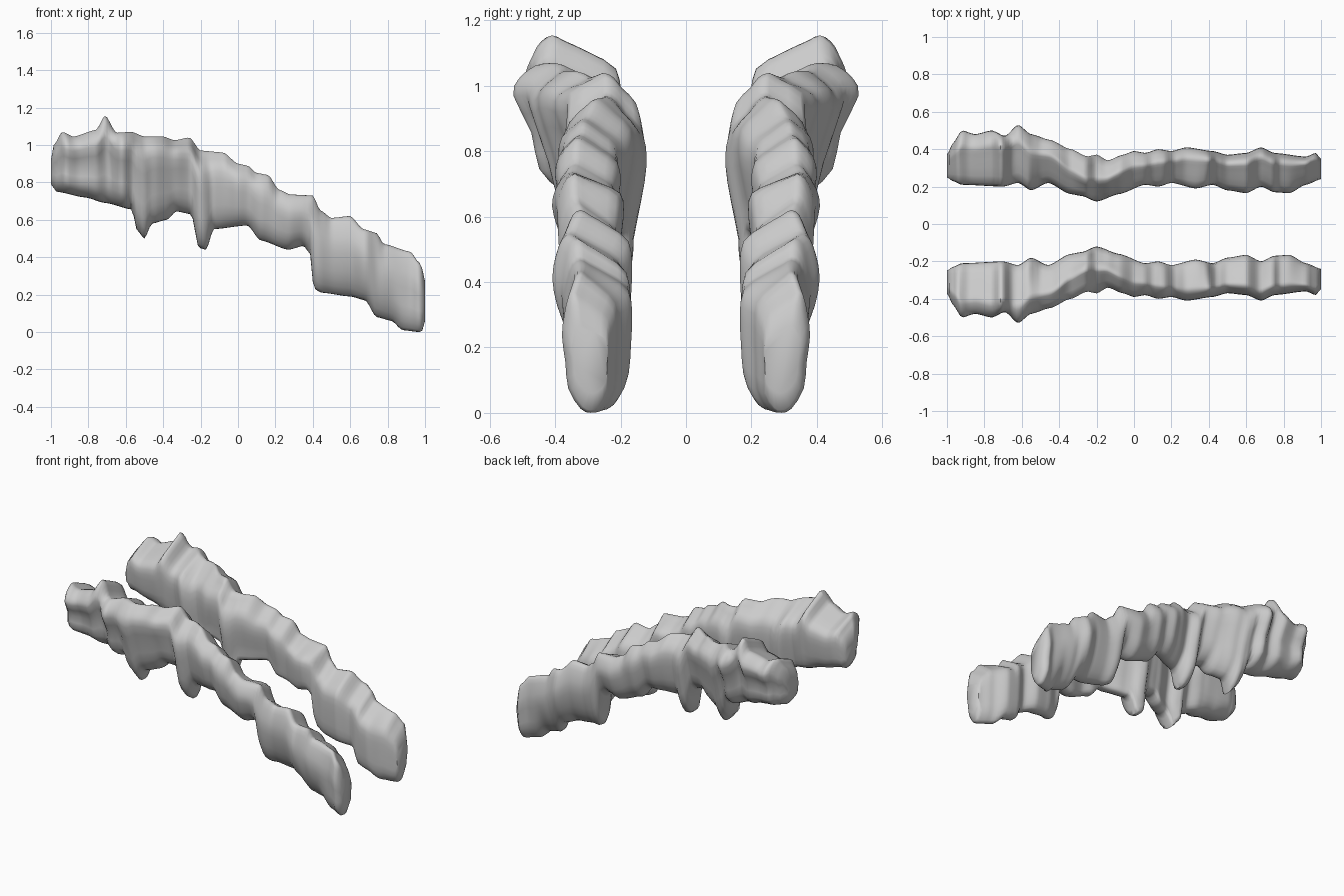
import bpy, bmesh, math
from mathutils import Vector

if "Cube" in bpy.data.objects:
    bpy.data.objects.remove(bpy.data.objects["Cube"])

# Outline of one strip: (x, value) knots read along its length
TOP = [(-1, .92), (-.985, 1.0), (-.94, 1.07), (-.88, 1.045), (-.76, 1.08), (-.71, 1.158), (-.65, 1.065),
       (-.57, 1.07), (-.5, 1.045), (-.4, 1.045), (-.34, 1.025), (-.26, 1.04), (-.2, .97), (-.08, .96),
       (0, .9), (.05, .89), (.1, .85), (.16, .84), (.22, .76), (.28, .735), (.4, .73), (.44, .65),
       (.5, .61), (.6, .62), (.67, .55), (.74, .53), (.78, .47), (.92, .43), (.97, .37), (.99, .33),
       (1, .27)]
BOT = [(-1, .79), (-.97, .75), (-.82, .72), (-.71, .69), (-.565, .655), (-.545, .55), (-.5, .5),
       (-.46, .58), (-.38, .6), (-.33, .645), (-.25, .63), (-.21, .45), (-.17, .44), (-.13, .55),
       (.05, .57), (.12, .49), (.27, .44), (.35, .46), (.385, .42), (.405, .23), (.45, .21),
       (.6, .19), (.68, .17), (.74, .08), (.82, .06), (.88, .01), (.97, 0), (.99, .01), (1, .06)]
OUT = [(-1, .37), (-.97, .43), (-.92, .5), (-.85, .48), (-.76, .5), (-.69, .47), (-.62, .53),
       (-.55, .48), (-.45, .45), (-.34, .4), (-.25, .36), (-.2, .37), (-.14, .34), (-.06, .37),
       (0, .39), (.06, .38), (.13, .4), (.2, .39), (.28, .41), (.42, .39), (.5, .37), (.6, .38),
       (.68, .41), (.75, .38), (.92, .36), (.97, .38), (1, .35)]
INN = [(-1, .25), (-.97, .23), (-.92, .21), (-.7, .2), (-.62, .22), (-.55, .18), (-.46, .22),
       (-.34, .16), (-.28, .15), (-.2, .12), (-.08, .16), (.06, .21), (.13, .2), (.2, .22),
       (.33, .19), (.42, .21), (.5, .18), (.6, .165), (.68, .2), (.75, .17), (.83, .165),
       (.92, .21), (1, .24)]
# Sideways place of the crest and of the keel, as a share of the width
CREST = [(-1, .7), (-.7, .75), (-.45, .65), (-.25, .48), (0, .6), (.35, .72), (1, .75)]
KEEL = [(-1, .42), (-.6, .32), (-.5, .25), (-.2, .34), (.1, .35), (.8, .3), (.95, .42), (1, .42)]
# How far the outer side undercuts, and how far the inner side leans in
UNDERCUT = [(-1, .5), (-.85, .9), (-.45, .9), (-.1, .1), (1, 0)]
LEAN = [(-1, .05), (-.3, .1), (-.2, .14), (.1, .12), (.4, .03), (1, .03)]


def at(knots, x):
    """Softly eased interpolation between knots."""
    for (x0, a), (x1, b) in zip(knots, knots[1:]):
        if x <= x1:
            t = (x - x0) / (x1 - x0)
            t = .4 * t + .6 * t * t * (3 - 2 * t)
            return a + (b - a) * t
    return knots[-1][1]


def rounded(points):
    """Closed spline through the points, one extra point per edge."""
    out, n = [], len(points)
    for j in range(n):
        a, b, c, d = (Vector(points[(j + k) % n]) for k in (-1, 0, 1, 2))
        out += [b, (9 * (b + c) - a - d) / 16]
    return out


def section(x):
    """Leaning cross-section: crest outward, keel inward."""
    c, k, s, q = at(CREST, x), at(KEEL, x), at(UNDERCUT, x), at(LEAN, x)
    shape = [(c, 1), (c + .12, .96), (.95, .82 + .07 * s), (1, .64 + .13 * s),
             (.93 - .12 * s, .42 + .06 * s), (k + .45 - .03 * s, .2), (k + .2, .035), (k, 0),
             (k - .16, .025), (.02 + q, .16), (q * .5, .38), (0, .6), (.05, .78),
             (c * .4 + .05, .89), (c - .13, .965)]
    i, o, b, t = at(INN, x), at(OUT, x), at(BOT, x), at(TOP, x)
    return [(x, i + (o - i) * u, b + (t - b) * v) for u, v in rounded(shape)]


# Ridged strip, lofted along x
bm = bmesh.new()
N = 140
rings = []
for n in range(N + 1):
    x = -1 + 2 * n / N
    rings.append([bm.verts.new(p) for p in section(x)])
for r0, r1 in zip(rings, rings[1:]):
    for j in range(len(r0)):
        m = (j + 1) % len(r0)
        bm.faces.new((r0[j], r0[m], r1[m], r1[j]))

# End caps
bm.faces.new(rings[0])
bm.faces.new(rings[-1][::-1])
bmesh.ops.recalc_face_normals(bm, faces=bm.faces)
mesh = bpy.data.meshes.new("ridged_strips")
bm.to_mesh(mesh)
bm.free()
strip = bpy.data.objects.new("ridged_strips", mesh)
bpy.context.collection.objects.link(strip)

# Matching strip on the other side
mirror = strip.modifiers.new("other_side", 'MIRROR')
mirror.use_axis = (False, True, False)
mirror.use_mirror_merge = False

# Smooth shading, only the end rims may stay sharp
bpy.context.view_layer.objects.active = strip
strip.select_set(True)
bpy.ops.object.shade_smooth_by_angle(angle=math.radians(75))
